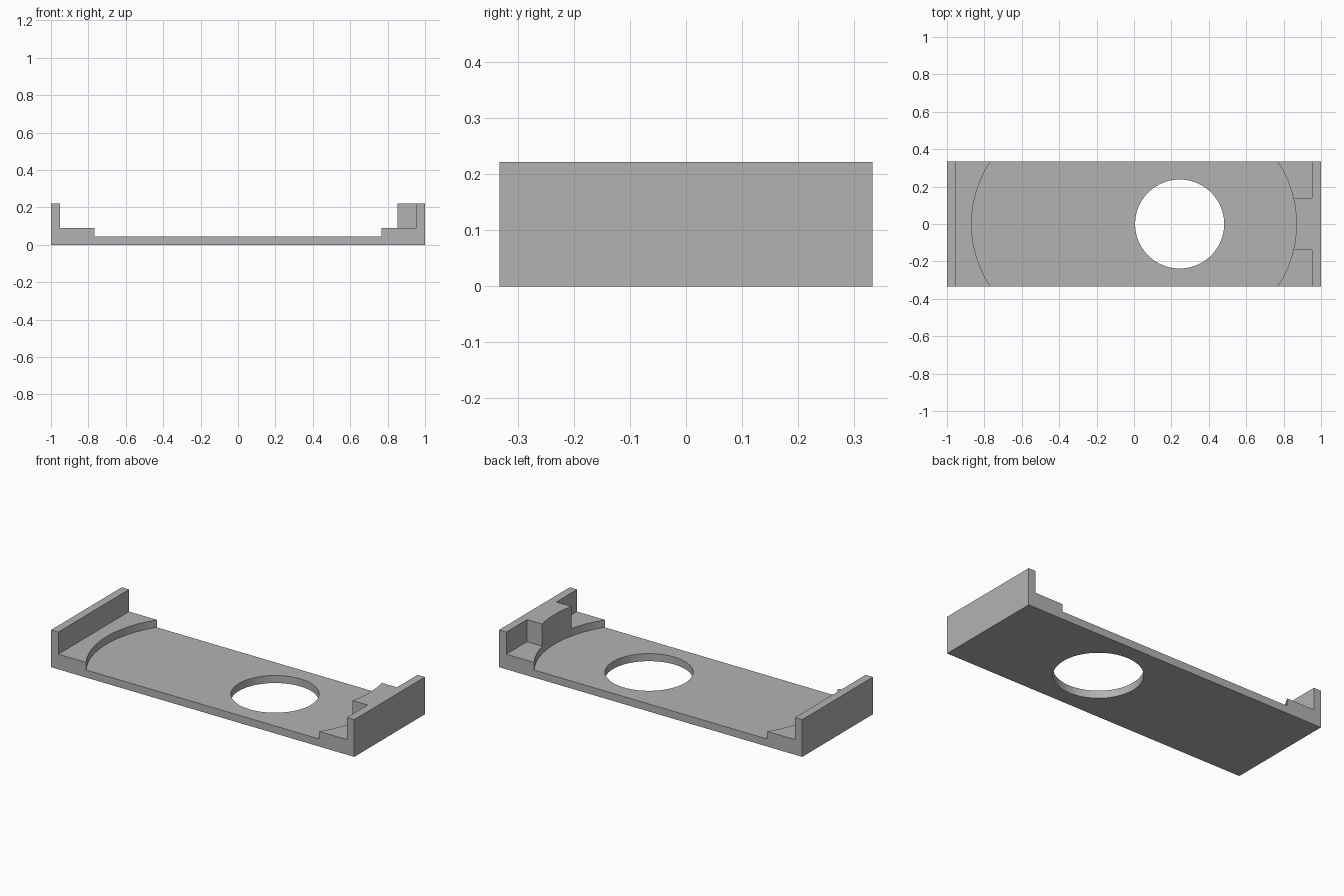
import bpy
import bmesh
from math import asin, cos, sin, pi, radians

cube = bpy.data.objects.get("Cube")
if cube:
    bpy.data.objects.remove(cube, do_unlink=True)

HALF_WIDTH = 0.333
HEIGHT = 0.222
FLOOR = 0.045
LEDGE = 0.09
WALL_X = 0.952        # inner face of the end walls
BLOCK_Y = 0.138       # half width of the end stop
ARC_RADIUS = 0.605
ARC_CENTRE = 0.263

grey = bpy.data.materials.new("mid grey")
grey.use_nodes = True
colour = (0.45, 0.45, 0.45, 1)
grey.diffuse_color = colour
grey.node_tree.nodes["Principled BSDF"].inputs["Base Color"].default_value = colour


def prism(name, outline, z0, z1):
    """Extrude a counter-clockwise outline from z0 up to z1."""
    bm = bmesh.new()
    base = bm.faces.new([bm.verts.new((x, y, z0)) for x, y in outline])
    top = bmesh.ops.extrude_face_region(bm, geom=[base])["geom"]
    verts = [v for v in top if isinstance(v, bmesh.types.BMVert)]
    bmesh.ops.translate(bm, verts=verts, vec=(0, 0, z1 - z0))
    bmesh.ops.recalc_face_normals(bm, faces=bm.faces)
    mesh = bpy.data.meshes.new(name)
    bm.to_mesh(mesh)
    bm.free()
    mesh.materials.append(grey)
    obj = bpy.data.objects.new(name, mesh)
    bpy.context.collection.objects.link(obj)
    return obj


def rectangle(x0, x1, y0, y1):
    return [(x0, y0), (x1, y0), (x1, y1), (x0, y1)]


def arc(cx, radius, start, end, steps):
    angles = [start + (end - start) * i / steps for i in range(steps + 1)]
    return [(cx + radius * cos(a), radius * sin(a)) for a in angles]


def cut(target, cutter):
    cutter.hide_render = True
    mod = target.modifiers.new(cutter.name, "BOOLEAN")
    mod.operation = "DIFFERENCE"
    mod.solver = "EXACT"
    mod.object = cutter
    bpy.context.view_layer.objects.active = target
    bpy.ops.object.modifier_apply(modifier=mod.name)
    bpy.data.objects.remove(cutter, do_unlink=True)


# Solid block that the tray is cut from
tray = prism("tray", rectangle(-1, 1, -HALF_WIDTH, HALF_WIDTH), 0, HEIGHT)

# Sunken floor with a curved edge at both ends
spread = asin(0.4 / ARC_RADIUS)
floor_outline = (arc(ARC_CENTRE, ARC_RADIUS, -spread, spread, 48)
                 + arc(-ARC_CENTRE, ARC_RADIUS, pi - spread, pi + spread, 48))
cut(tray, prism("floor_cutter", floor_outline, FLOOR, 0.4))

# Ledge along the whole right wall
cut(tray, prism("ledge_cutter", rectangle(-WALL_X, -0.5, -0.5, 0.5), LEDGE, 0.4))

# Ledges either side of the stop on the left wall
for y0, y1 in ((-0.5, -BLOCK_Y), (BLOCK_Y, 0.5)):
    cut(tray, prism("corner_cutter", rectangle(0.5, WALL_X, y0, y1), LEDGE, 0.4))

# Round through hole
cut(tray, prism("hole_cutter", arc(0.244, 0.238, 0, 2 * pi, 96)[:-1], -0.1, 0.2))

bpy.ops.object.select_all(action="DESELECT")
tray.select_set(True)
bpy.context.view_layer.objects.active = tray
bpy.ops.object.shade_smooth_by_angle(angle=radians(30))
